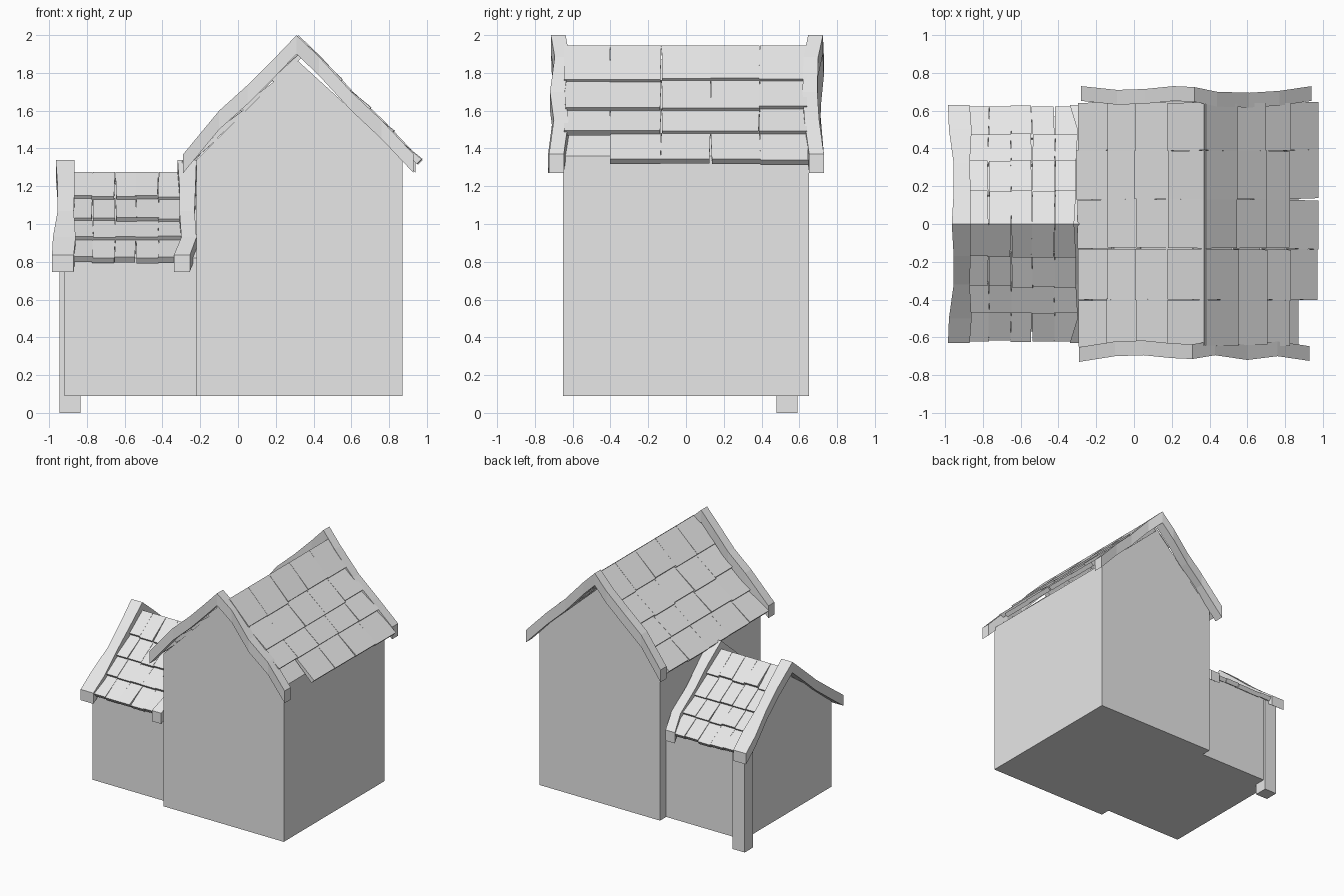
import bpy, bmesh, random
from mathutils import Vector

if "Cube" in bpy.data.objects:
    bpy.data.objects.remove(bpy.data.objects["Cube"])

random.seed(4)
grey = bpy.data.materials.new("plain_grey")
grey.diffuse_color = (0.8, 0.8, 0.8, 1)
grey.use_nodes = True
grey.node_tree.nodes["Principled BSDF"].inputs["Base Color"].default_value = grey.diffuse_color


def finish(name, bm):
    bmesh.ops.recalc_face_normals(bm, faces=bm.faces)
    me = bpy.data.meshes.new(name)
    bm.to_mesh(me)
    bm.free()
    me.materials.append(grey)
    ob = bpy.data.objects.new(name, me)
    bpy.context.collection.objects.link(ob)
    return ob


def place(u, v, z, axis):
    """u runs across the gable, v along the ridge; axis names the ridge."""
    return Vector((u, v, z)) if axis == "y" else Vector((v, u, z))


def loft(bm, rings):
    """Closed tube through rings of equal length, capped at both ends."""
    vs = [[bm.verts.new(p) for p in r] for r in rings]
    n = len(vs[0])
    for a, b in zip(vs, vs[1:]):
        for i in range(n):
            j = (i + 1) % n
            bm.faces.new((a[i], a[j], b[j], b[i]))
    bm.faces.new(vs[0])
    bm.faces.new(vs[-1])


def house_body(name, profile, v0, v1, axis):
    bm = bmesh.new()
    loft(bm, [[place(u, v, z, axis) for u, z in profile] for v in (v0, v1)])
    return finish(name, bm)


def tiled_slope(name, top, bottom, rows, cols, axis, missing=()):
    """Overlapping tilted tiles; rows are edges measured across the gable."""
    bm = bmesh.new()
    slope = (bottom[1] - top[1]) / (bottom[0] - top[0])
    n = Vector((-slope, 1)).normalized()
    height = lambda u: top[1] + slope * (u - top[0])
    for r, (ua, ub) in enumerate(zip(rows, rows[1:])):
        for c, (va, vb) in enumerate(zip(cols, cols[1:])):
            if (r, c) in missing:
                continue
            lift = random.uniform(-0.004, 0.004)
            end = ub + random.uniform(-0.006, 0.006)
            drop = 0.02 if r else 0.0
            a = Vector((ua, height(ua))) - n * drop
            b = Vector((end, height(end))) + n * lift
            if r:
                a -= (b - a).normalized() * 0.01
            quad = (a, b, b - n * 0.035, a - n * 0.02)
            skew = random.uniform(-0.006, 0.006)
            rings = []
            for v in (va + 0.001, vb - 0.001):
                rings.append([place(p.x, v + (skew if i in (1, 2) else 0), p.y, axis)
                              for i, p in enumerate(quad)])
            loft(bm, rings)
    return finish(name, bm)


def gable_board(name, stations, depth, axis):
    """Wavy board over a gable: stations are (across, top z, side a, side b)."""
    bm = bmesh.new()
    loft(bm, [[place(u, a, z, axis), place(u, b, z, axis),
               place(u, b, z - depth, axis), place(u, a, z - depth, axis)]
              for u, z, a, b in stations])
    return finish(name, bm)


# Main house walls with gable ends
house_body("main_walls", [(-0.22, 0.09), (0.87, 0.09), (0.87, 1.36),
                          (0.31, 1.87), (-0.22, 1.34)], -0.65, 0.65, "y")

# Main roof tiles, one corner tile lost at the right eave
main_cols = [-0.645, -0.40, -0.13, 0.13, 0.39, 0.645]
tiled_slope("main_roof_left", (0.37, 1.945), (-0.30, 1.33),
            [0.37, 0.18, 0.01, -0.14, -0.30], main_cols, "y")
tiled_slope("main_roof_right", (0.38, 1.94), (0.98, 1.34),
            [0.38, 0.55, 0.70, 0.83, 0.98], main_cols, "y", missing={(3, 0)})

# Main gable boards
across = [-0.29, -0.10, 0.05, 0.20, 0.31, 0.43, 0.60, 0.76, 0.93]
tops = [1.37, 1.60, 1.735, 1.885, 2.0, 1.885, 1.70, 1.55, 1.37]
front = [0.73, 0.70, 0.695, 0.71, 0.715, 0.695, 0.72, 0.70, 0.725]
back = [0.73, 0.71, 0.715, 0.73, 0.725, 0.70, 0.695, 0.705, 0.73]
gable_board("main_board_front",
            [(u, z, -o, -o + 0.078) for u, z, o in zip(across, tops, front)], 0.10, "y")
gable_board("main_board_back",
            [(u + 0.01, z, o - 0.078, o) for u, z, o in zip(across, tops, back)], 0.10, "y")

# Side annex walls, ridge across the house
house_body("annex_walls", [(-0.57, 0.09), (0.57, 0.09), (0.57, 0.82),
                           (0.0, 1.225), (-0.57, 0.82)], -0.92, -0.20, "x")

# Annex roof tiles on both slopes
annex_cols = [-0.875, -0.77, -0.65, -0.54, -0.42, -0.295]
annex_rows = [0.0, 0.175, 0.335, 0.475, 0.625]
for side, label in ((-1, "front"), (1, "back")):
    tiled_slope("annex_roof_" + label, (0, 1.275), (side * 0.625, 0.82),
                [side * r for r in annex_rows], annex_cols, "x")

# Annex gable boards, mirrored front to back
half_outer = [(0.63, 0.835, -0.985, -0.87), (0.50, 0.93, -0.98, -0.86),
              (0.32, 1.07, -0.955, -0.87), (0.17, 1.20, -0.955, -0.865),
              (0.0, 1.34, -0.965, -0.865)]
half_inner = [(0.63, 0.835, -0.34, -0.255), (0.50, 0.93, -0.30, -0.22),
              (0.32, 1.07, -0.31, -0.23), (0.17, 1.20, -0.31, -0.225),
              (0.0, 1.34, -0.32, -0.22)]
for name, half in (("annex_board_outer", half_outer), ("annex_board_inner", half_inner)):
    mirrored = [(-u, z, a, b) for u, z, a, b in half] + half[-2::-1]
    gable_board(name, mirrored, 0.088, "x")

# Corner post carrying the back of the annex roof
house_body("corner_post", [(0.48, 0.0), (0.59, 0.0), (0.59, 0.80), (0.48, 0.86)],
           -0.945, -0.835, "x")
